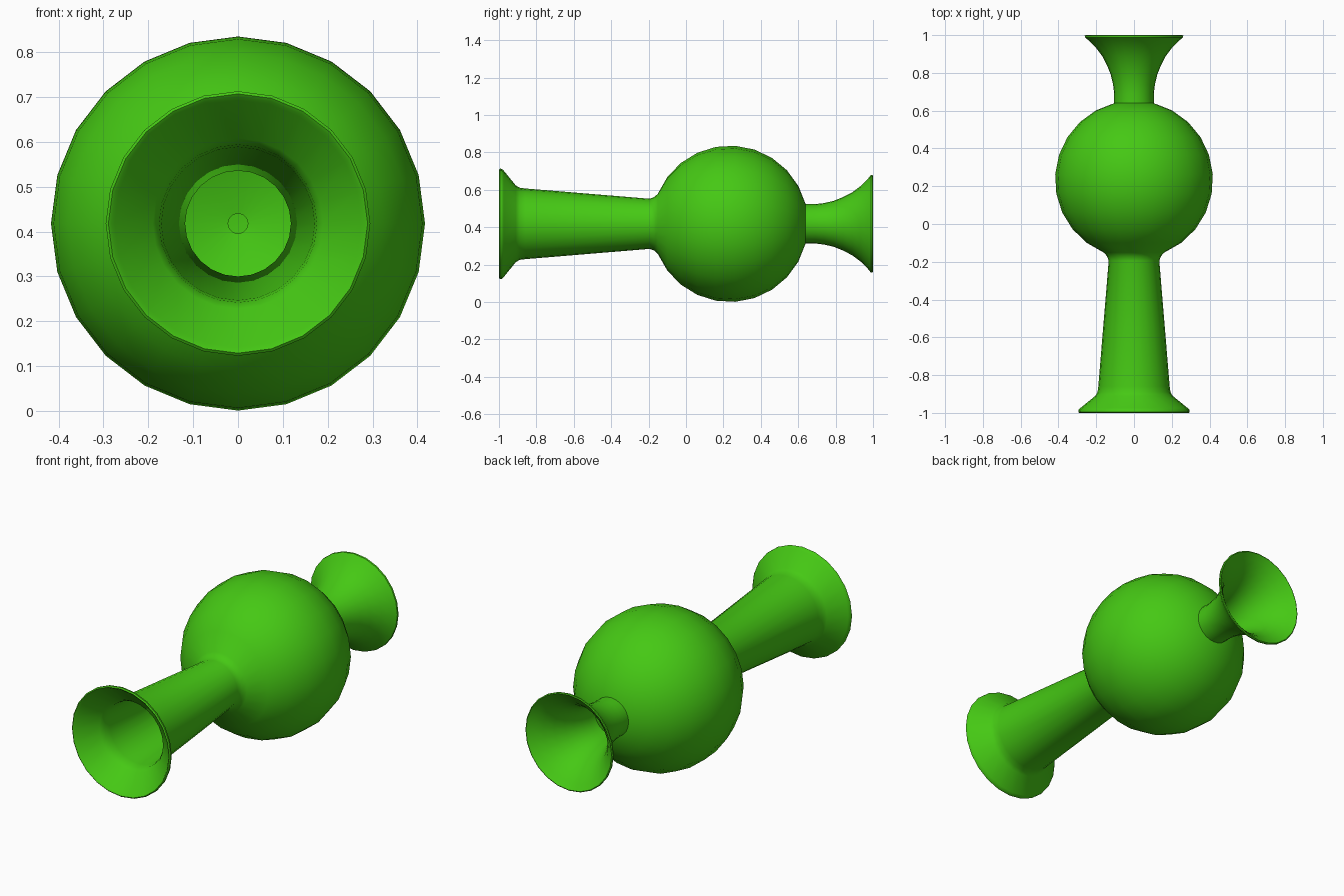
import bpy, bmesh
from math import sin, cos, asin, pi

if "Cube" in bpy.data.objects:
    bpy.data.objects.remove(bpy.data.objects["Cube"])

SIDES = 24
AXIS_Z = 0.418
CENTRE_Y = 0.235
R = 0.418

glass = bpy.data.materials.new("green_glass")
glass.diffuse_color = (0.06, 0.58, 0.007, 1)
glass.use_nodes = True
glass.node_tree.nodes["Principled BSDF"].inputs["Base Color"].default_value = glass.diffuse_color


def lathe(name, profile):
    """Revolve (y, radius) points around the lengthwise axis."""
    bm = bmesh.new()
    rings = []
    for y, r in profile:
        if r == 0:
            rings.append([bm.verts.new((0, y, AXIS_Z))] * SIDES)
        else:
            rings.append([bm.verts.new((r * sin(2 * pi * i / SIDES), y,
                                        AXIS_Z + r * cos(2 * pi * i / SIDES)))
                          for i in range(SIDES)])
    for a, b in zip(rings, rings[1:]):
        for i in range(SIDES):
            j = (i + 1) % SIDES
            quad = list(dict.fromkeys((a[i], a[j], b[j], b[i])))
            bm.faces.new(quad)
    bmesh.ops.recalc_face_normals(bm, faces=bm.faces)
    mesh = bpy.data.meshes.new(name)
    bm.to_mesh(mesh)
    bm.free()
    obj = bpy.data.objects.new(name, mesh)
    bpy.context.collection.objects.link(obj)
    mesh.materials.append(glass)
    bpy.ops.object.select_all(action='DESELECT')
    obj.select_set(True)
    bpy.context.view_layer.objects.active = obj
    bpy.ops.object.shade_smooth_by_angle(angle=0.7)
    return obj


def arc(radius, r_back, r_front, steps=10):
    """Bulb profile from the back opening radius to the front one."""
    a0, a1 = asin(r_back / radius), pi - asin(r_front / radius)
    return [(CENTRE_Y + radius * cos(a0 + (a1 - a0) * k / steps),
             radius * sin(a0 + (a1 - a0) * k / steps)) for k in range(steps + 1)]


# hollow bulb, tapered neck and flared mouth in one wall
outer = [(CENTRE_Y + R, 0)] + arc(R, 0.105, 0.16)
outer += [(-0.17, 0.143), (-0.195, 0.134), (-0.86, 0.189), (-0.89, 0.193),
          (-0.91, 0.205), (-0.975, 0.285), (-0.985, 0.294), (-0.995, 0.295)]
inner = [(-1.0, 0.289), (-0.995, 0.282), (-0.985, 0.275), (-0.91, 0.19),
         (-0.885, 0.176), (-0.85, 0.171), (-0.195, 0.118), (-0.17, 0.122)]
inner += arc(R - 0.015, 0.022, 0.145, 11)[::-1]
lathe("bulb_and_neck", outer + inner)

# flared bowl at the back
bowl = [(0.635, 0.105), (0.69, 0.105), (0.74, 0.111), (0.79, 0.123),
        (0.84, 0.143), (0.89, 0.169), (0.935, 0.203), (0.97, 0.238), (0.988, 0.26)]
bowl_inner = [(y + 0.006, r - 0.01) for y, r in bowl[::-1]]
lathe("bowl", bowl + [(0.997, 0.261), (1.0, 0.256)] + bowl_inner)
